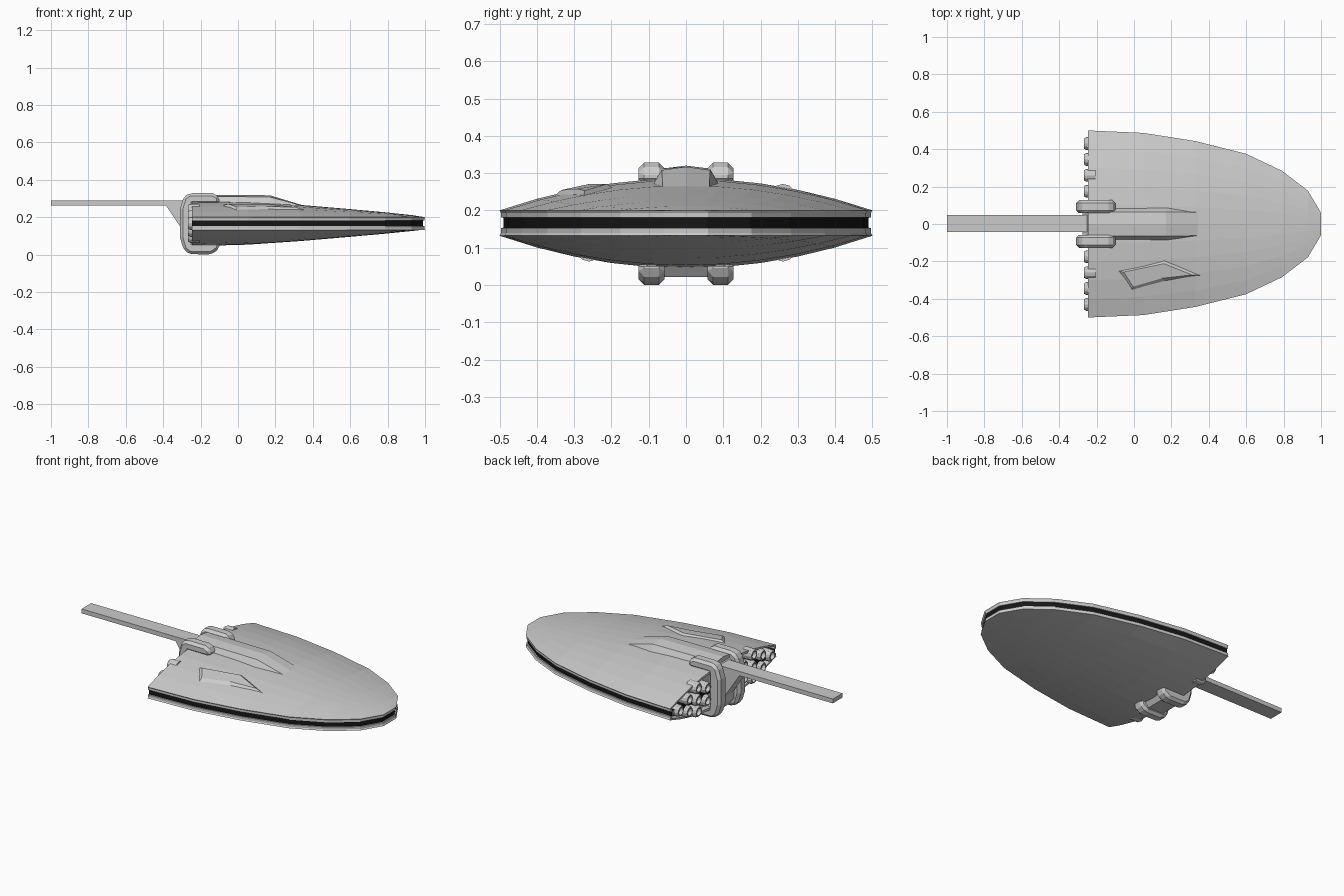
import bpy, bmesh, math

if "Cube" in bpy.data.objects:
    bpy.data.objects.remove(bpy.data.objects["Cube"])

def make(name, bm, color=None):
    bmesh.ops.recalc_face_normals(bm, faces=bm.faces[:])
    me = bpy.data.meshes.new(name)
    bm.to_mesh(me)
    bm.free()
    ob = bpy.data.objects.new(name, me)
    bpy.context.collection.objects.link(ob)
    if color:
        m = bpy.data.materials.new(name)
        m.diffuse_color = color
        m.use_nodes = True
        m.node_tree.nodes["Principled BSDF"].inputs["Base Color"].default_value = m.diffuse_color
        me.materials.append(m)
    return ob

def loft(bm, rings, cap_start=True, cap_end=True):
    vs = [[bm.verts.new(p) for p in r] for r in rings]
    n = len(rings[0])
    for a, b in zip(vs, vs[1:]):
        for i in range(n):
            bm.faces.new((a[i], a[(i + 1) % n], b[(i + 1) % n], b[i]))
    if cap_start:
        bm.faces.new(vs[0])
    if cap_end:
        bm.faces.new(vs[-1])
    return vs

def extrude_profile(name, pts, y0, y1, bevel=0):
    # side profile in x/z given thickness along y
    bm = bmesh.new()
    loft(bm, [[(x, y, z) for x, z in pts] for y in (y0, y1)])
    ob = make(name, bm)
    if bevel:
        md = ob.modifiers.new("bevel", 'BEVEL')
        md.width, md.segments = bevel, 1
    return ob

# hull stations: x, half width, top height, bottom height
ST = [(-.245, .5, .286, .045), (.05, .487, .281, .053), (.33, .443, .266, .072),
      (.6, .375, .243, .095), (.79, .285, .226, .112), (.93, .178, .211, .126),
      (1.0, .06, .2, .134)]
RIM_T, RIM_B = .2, .132
FR = [-.8, -.6, -.4, -.2, 0, .2, .4, .6, .8]

def inset(x, w, d):
    nx, ny = (x + .245) / 1.55, w / .25
    l = math.hypot(nx, ny)
    return x - d * nx / l, w - d * ny / l

def top_z(x, y):
    for a, b in zip(ST, ST[1:]):
        if x <= b[0]:
            t = (x - a[0]) / (b[0] - a[0])
            w, z = (a[i] + t * (b[i] - a[i]) for i in (1, 2))
            return RIM_T + (z - RIM_T) * (1 - (y / w) ** 2)

# rim profile: height and inset, with a groove for the band
RIM = [(RIM_T, 0), (.193, .004), (.181, .004), (.181, .022),
       (.153, .022), (.153, .004), (.139, .004), (RIM_B, 0)]

def section(x, w, zt, zb):
    arc = lambda rim, z: [(x, w * f, rim + (z - rim) * (1 - f * f)) for f in FR]
    side = []
    for z, d in RIM:
        px, pw = inset(x, w, d)
        side.append((px, pw, z))
    left = [(a, -b, c) for a, b, c in reversed(side)]
    return arc(RIM_T, zt) + side + arc(RIM_B, zb)[::-1] + left

rings = [section(*s) for s in ST]
shrink = lambda dx: [(-.245 + dx, y * .972, .166 + (z - .166) * .88) for _, y, z in rings[0]]
bm = bmesh.new()
vs = loft(bm, [shrink(.035), shrink(0)] + rings, True, False)
# nose: close each rim level across the front
e, n, k = vs[-1], len(FR), len(RIM)
R, L = e[n:n + k], e[2 * n + k:][::-1]
bm.faces.new([L[0]] + e[:n] + [R[0]])
bm.faces.new([R[-1]] + e[n + k:2 * n + k] + [L[-1]])
for i in range(k - 1):
    bm.faces.new((L[i], R[i], R[i + 1], L[i + 1]))
make("hull", bm)

# dark band set in the rim groove
bm = bmesh.new()
path = [inset(s[0], s[1], .011) for s in ST]
path = path + [(x, -y) for x, y in reversed(path)]
loft(bm, [[(x, y, z) for x, y in path] for z in (.152, .182)])
make("rim_band", bm, (.008, .008, .008, 1))

# dorsal spine with ridge and tapered nose
bm = bmesh.new()
def spine(x, wb, wt, zb, zt, zr):
    return [(x, -wb, zb), (x, -wt, zt), (x, 0, zr), (x, wt, zt), (x, wb, zb)]
loft(bm, [spine(-.245, .1, .065, .25, .312, .32), spine(.17, .1, .065, .25, .308, .317),
          spine(.345, .066, .062, .25, .262, .264)])
make("dorsal_spine", bm)

# raised panel on one side of the hull
bm = bmesh.new()
outer = [(-.09, -.25), (.165, -.19), (.375, -.275), (.17, -.31), (-.01, -.36)]
inner = [(-.055, -.257), (.16, -.212), (.31, -.272), (.15, -.29), (-.005, -.335)]
loft(bm, [[(x, y, top_z(x, y) - .006) for x, y in outer],
          [(x, y, top_z(x, y) + .011) for x, y in inner]])
make("side_panel", bm)

# stern clamps wrapping over and under the hull
C = [(-.1, .27), (-.1, .31), (-.135, .328), (-.26, .328), (-.29, .31), (-.31, .245),
     (-.31, .09), (-.29, .025), (-.26, .003), (-.14, .01), (-.1, .03), (-.1, .065),
     (-.235, .065), (-.235, .27)]
C[9] = (-.145, 0)
for nm, s in (("left", 1), ("right", -1)):
    extrude_profile("clamp_" + nm, C, s * .058, s * .127, .015)

# keel block between the clamps
extrude_profile("stern_block", [(-.235, .3), (-.275, .27), (-.275, .06), (-.25, .022),
                                (-.15, .022), (-.12, .06), (-.12, .3)], -.065, .065)

# tail boom and its wedge support
extrude_profile("tail_boom", [(-1, .262), (-1, .288), (-.24, .288), (-.24, .262)], -.043, .047)
extrude_profile("tail_support", [(-.385, .263), (-.24, .263), (-.24, .06), (-.27, .09)],
                -.04, .044)

# engine nozzles
NOZ = [(-.205, .034), (-.255, .034), (-.268, .027), (-.268, .021), (-.25, .016)]
GRID = {.43: [.166], .345: [.203, .129], .26: [.237, .166, .097], .175: [.205, .129]}
for y, zs in GRID.items():
    for z in zs:
        for s in (1, -1):
            bm = bmesh.new()
            loft(bm, [[(x, s * y + r * math.cos(a * math.pi / 6), z + r * math.sin(a * math.pi / 6))
                       for a in range(12)] for x, r in NOZ])
            make("engine_nozzle", bm)
